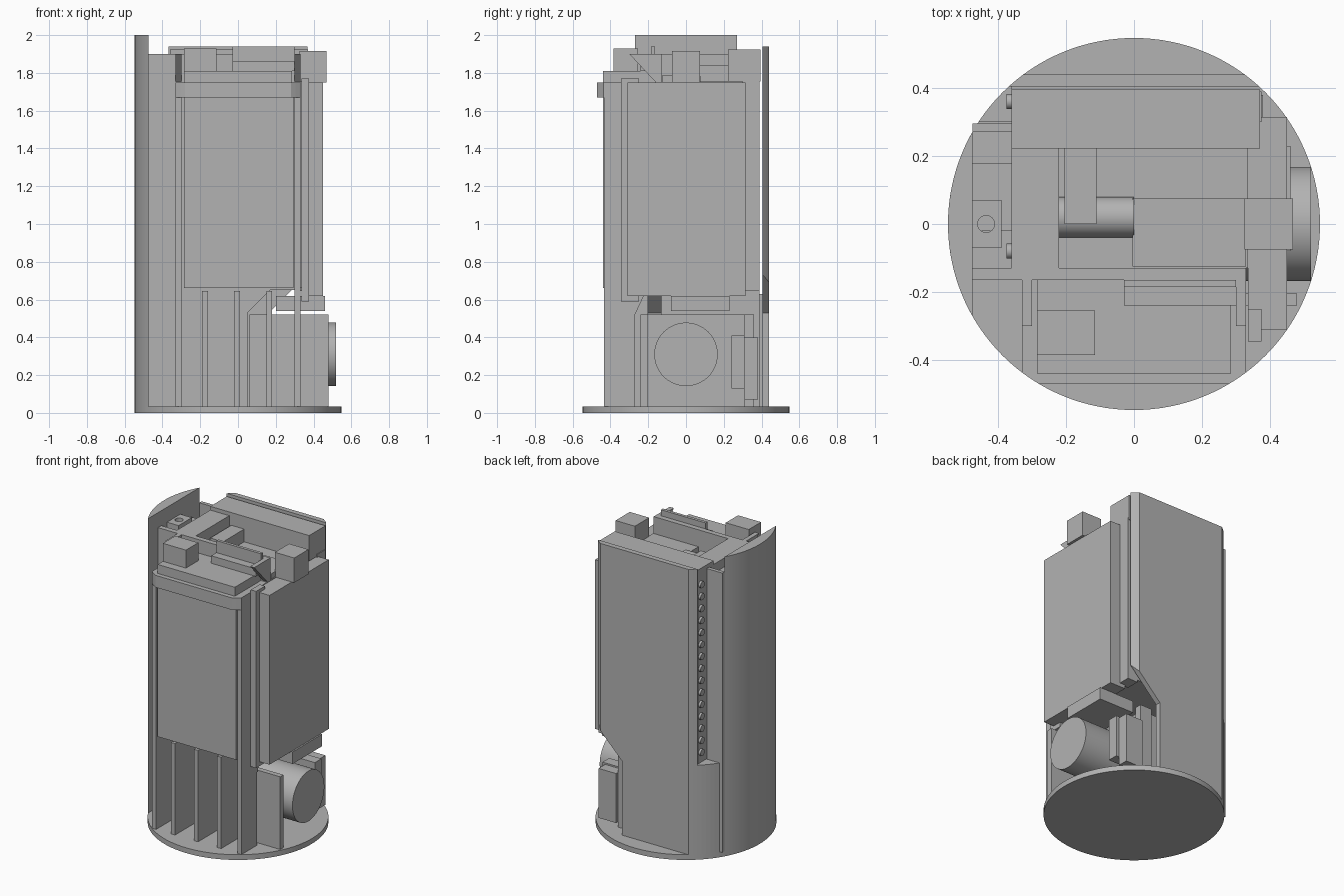
import bpy, bmesh, math
from mathutils import Vector

cube = bpy.data.objects.get("Cube")
if cube:
    bpy.data.objects.remove(cube, do_unlink=True)

RADIUS = 0.547
grey = bpy.data.materials.new("plain grey")
grey.use_nodes = True
grey.diffuse_color = (0.45, 0.45, 0.45, 1)
grey.node_tree.nodes["Principled BSDF"].inputs["Base Color"].default_value = (0.45, 0.45, 0.45, 1)


def finish(name, bm):
    bmesh.ops.recalc_face_normals(bm, faces=bm.faces)
    mesh = bpy.data.meshes.new(name)
    bm.to_mesh(mesh)
    bm.free()
    mesh.materials.append(grey)
    obj = bpy.data.objects.new(name, mesh)
    bpy.context.collection.objects.link(obj)
    return obj


def activate(obj):
    bpy.ops.object.select_all(action='DESELECT')
    obj.select_set(True)
    bpy.context.view_layer.objects.active = obj


def prism(name, profile, lo, hi, axis):
    """Extrude a 2D profile along x, y or z."""
    place = {'x': lambda a, b, t: (t, a, b),
             'y': lambda a, b, t: (a, t, b),
             'z': lambda a, b, t: (a, b, t)}[axis]
    bm = bmesh.new()
    face = bm.faces.new([bm.verts.new(place(a, b, lo)) for a, b in profile])
    moved = bmesh.ops.extrude_face_region(bm, geom=[face])["geom"]
    shift = Vector(place(0, 0, hi - lo))
    bmesh.ops.translate(bm, vec=shift, verts=[v for v in moved if isinstance(v, bmesh.types.BMVert)])
    return finish(name, bm)


def box(name, x, y, z):
    return prism(name, [(x[0], y[0]), (x[1], y[0]), (x[1], y[1]), (x[0], y[1])], *z, 'z')


def circle(radius, a=0, b=0, sides=64):
    return [(a + radius * math.cos(i * math.tau / sides),
             b + radius * math.sin(i * math.tau / sides)) for i in range(sides)]


def smooth(obj):
    activate(obj)
    bpy.ops.object.shade_smooth_by_angle(angle=math.radians(30))
    return obj


def rod(name, radius, centre, lo, hi, axis, sides=48):
    return smooth(prism(name, circle(radius, *centre, sides), lo, hi, axis))


def combine(obj, cutter, operation):
    mod = obj.modifiers.new("cut", 'BOOLEAN')
    mod.operation, mod.solver, mod.object = operation, 'EXACT', cutter
    activate(obj)
    bpy.ops.object.modifier_apply(modifier=mod.name)
    bpy.data.objects.remove(cutter, do_unlink=True)
    return obj


def round_off(obj):
    """Trim a part to the round footprint."""
    return combine(obj, prism("trim", circle(RADIUS, sides=128), -0.1, 2.2, 'z'), 'INTERSECT')


# Round base and curved side shell
rod("base_disc", RADIUS, (0, 0), 0, 0.035, 'z', 128)
half = math.acos(0.475 / RADIUS)
arc = [math.pi + half * (i / 12 - 1) for i in range(25)]
smooth(prism("side_shell", [(RADIUS * math.cos(a), RADIUS * math.sin(a)) for a in arc], 0.035, 2, 'z'))

# Back panel with a slanted lower corner
round_off(prism("back_panel", [(-0.4, 0.035), (0.165, 0.035), (0.165, 0.53),
                               (0.4, 0.765), (0.4, 1.94), (-0.4, 1.94)], 0.405, 0.44, 'y'))
round_off(box("lower_back_corner", (-0.465, -0.36), (0.3, 0.405), (0.035, 0.63)))
box("shell_rib", (-0.475, -0.36), (0.27, 0.295), (0.035, 1.9))

# Front bulkhead
bulkhead = [(-0.475, 0.035), (0.05, 0.035), (0.05, 0.53), (0.17, 0.65), (0.33, 0.65)]
prism("bulkhead", bulkhead + [(0.33, 1.9), (-0.475, 1.9)], -0.165, -0.13, 'y')
prism("bulkhead_facing", [(max(x, -0.33), z) for x, z in bulkhead] + [(0.33, 1.75), (-0.33, 1.75)],
      -0.2, -0.165, 'y')

# Main core and its raised rim
box("core", (-0.36, 0.335), (-0.13, 0.39), (0.66, 1.755))
box("core_corner", (0.3, 0.375), (0.3, 0.39), (0.645, 1.77))
box("rear_rim", (-0.36, 0.37), (0.222, 0.395), (1.755, 1.925))
box("side_rim", (-0.36, -0.22), (-0.13, 0.222), (1.755, 1.9))
box("core_leg", (-0.36, -0.3), (-0.13, 0.39), (0.035, 0.66))
box("top_tray", (-0.005, 0.33), (-0.125, 0.075), (1.755, 1.79))
box("top_arm", (-0.205, -0.11), (0, 0.222), (1.755, 1.84))
rod("top_roller", 0.06, (0.02, 1.76), -0.22, 0, 'x')

# Rows of studs on the side of the core
for row, y in enumerate((0.36, -0.08)):
    for i in range(15):
        rod(f"stud_{row}_{i}", 0.022, (y, 0.7 + i * 0.08), -0.375, -0.355, 'x', 16)

# Fittings between the shell and the core
nut = box("pierced_block", (-0.475, -0.39), (-0.07, 0.07), (1.84, 1.9))
combine(nut, prism("hole", circle(0.025, -0.435, 0, 24), 1.8, 2, 'z'), 'DIFFERENCE')
box("shell_bracket", (-0.475, -0.36), (0.09, 0.18), (1.75, 1.84))
box("shell_tie", (-0.475, -0.36), (-0.02, 0.09), (1.78, 1.84))

# Front cabinet, collar and cap
box("front_cabinet", (-0.285, 0.295), (-0.44, -0.2), (0.66, 1.75))
round_off(box("front_collar", (-0.33, 0.33), (-0.47, -0.2), (1.67, 1.75)))
box("front_cap", (-0.285, 0.285), (-0.44, -0.165), (1.75, 1.81))
box("cap_block", (-0.285, -0.115), (-0.385, -0.255), (1.81, 1.93))
box("cap_bar", (-0.03, 0.3), (-0.24, -0.165), (1.81, 1.86))
box("cap_plate", (-0.03, 0.3), (-0.185, -0.165), (1.86, 1.94))

# Side walls, hanging gussets and lower fins
for side, x in (("right", -0.33), ("left", 0.3)):
    prism(side + "_front_wall", [(-0.435, 0.035), (-0.2, 0.035), (-0.2, 1.75), (-0.435, 1.75)],
          x, x + 0.03, 'x') if side == "right" else prism(
        side + "_front_wall", [(-0.435, 0.035), (-0.27, 0.035), (-0.27, 0.52), (-0.2, 0.67),
                               (-0.2, 1.75), (-0.435, 1.75)], x, x + 0.03, 'x')
    prism(side + "_gusset", [(-0.3, 1.9), (-0.16, 1.9), (-0.16, 1.75)], x, x + 0.03, 'x')
for i, x in enumerate((-0.175, -0.005, 0.165)):
    box(f"lower_fin_{i}", (x - 0.015, x + 0.015), (-0.435, -0.2), (0.035, 0.645))

# Side box with its channel and top block
box("side_box", (0.335, 0.45), (-0.31, 0.315), (0.62, 1.75))
box("side_channel", (0.335, 0.375), (-0.345, -0.25), (0.59, 1.77))
box("side_top_block", (0.325, 0.468), (-0.075, 0.075), (1.75, 1.915))
box("side_lower_bar", (0.2, 0.46), (-0.08, 0.23), (0.54, 0.62))

# Motor and its mount
box("motor_front_plate", (0.06, 0.48), (-0.24, -0.205), (0.035, 0.52))
box("motor_mount", (0.06, 0.2), (-0.21, 0.31), (0.1, 0.52))
box("motor_mount_foot", (0.06, 0.2), (-0.21, 0.31), (0.035, 0.1))
rod("motor", 0.168, (0, 0.31), 0.2, 0.52, 'x', 64)
box("motor_side_block", (0.2, 0.4), (0.24, 0.31), (0.13, 0.41))
box("motor_rear_bracket", (0.25, 0.38), (0.31, 0.38), (0.07, 0.4))
box("motor_rear_post", (0.165, 0.25), (0.31, 0.36), (0.035, 0.52))
